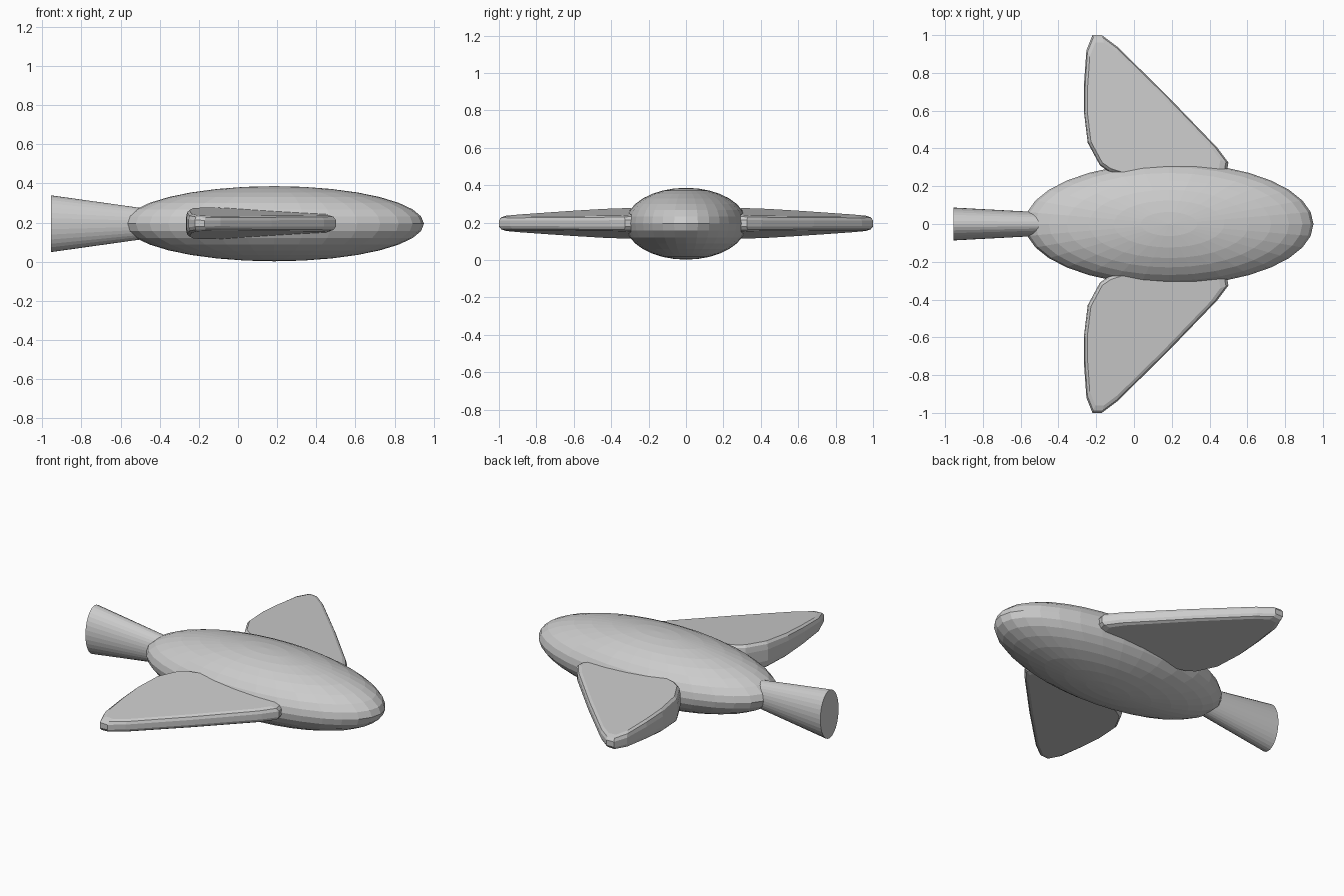
import bpy, bmesh
from math import cos, sin, tau

if "Cube" in bpy.data.objects:
    bpy.data.objects.remove(bpy.data.objects["Cube"])

ZC = 0.194  # height of the shared centre line


def loft(name, rings):
    """Skin a list of equal-length closed rings and cap both ends."""
    bm = bmesh.new()
    rows = [[bm.verts.new(p) for p in ring] for ring in rings]
    n = len(rows[0])
    for a, b in zip(rows, rows[1:]):
        for i in range(n):
            j = (i + 1) % n
            bm.faces.new((a[i], a[j], b[j], b[i]))
    bm.faces.new(rows[0][::-1])
    bm.faces.new(rows[-1])
    bmesh.ops.recalc_face_normals(bm, faces=bm.faces)
    me = bpy.data.meshes.new(name)
    bm.to_mesh(me)
    bm.free()
    ob = bpy.data.objects.new(name, me)
    bpy.context.collection.objects.link(ob)
    return ob


# Body: flattened ellipsoid
bpy.ops.mesh.primitive_uv_sphere_add(segments=32, ring_count=16, radius=1,
                                     location=(0.185, 0, ZC))
body = bpy.context.object
body.name = "body"
body.scale = (0.765, 0.325, 0.192)

# Tail: flared oval cone, taller than wide at the end
def oval(x, ry, rz, n=32):
    return [(x, ry * cos(tau * i / n), ZC + rz * sin(tau * i / n)) for i in range(n)]

loft("tail", [oval(-0.955, 0.087, 0.145), oval(-0.45, 0.06, 0.074)])

# Wings: swept triangular slab with rounded rim, thinning to tip and front
outline = [(-0.22, 1.0), (-0.17, 1.0), (-0.09, 0.94), (0.17, 0.685), (0.44, 0.405),
           (0.50, 0.325), (0.49, 0.27), (0.43, 0.24), (-0.05, 0.25), (-0.13, 0.275),
           (-0.18, 0.31), (-0.245, 0.43), (-0.266, 0.6), (-0.264, 0.75), (-0.252, 0.92)]
cx, cy = -0.03, 0.5


def wing_ring(scale, height):
    pts = []
    for x, y in outline:
        x, y = cx + (x - cx) * scale, cy + (y - cy) * scale
        half = 0.093 - 0.06 * x - 0.067 * y
        pts.append((x, y, ZC + 0.002 + half * height))
    return pts


profile = [(0.92, -1), (0.975, -0.82), (1, -0.42), (1, 0.42), (0.975, 0.82), (0.92, 1)]
wings = loft("wings", [wing_ring(s, h) for s, h in profile])
mirror = wings.modifiers.new("mirror", 'MIRROR')
mirror.use_axis = (False, True, False)
